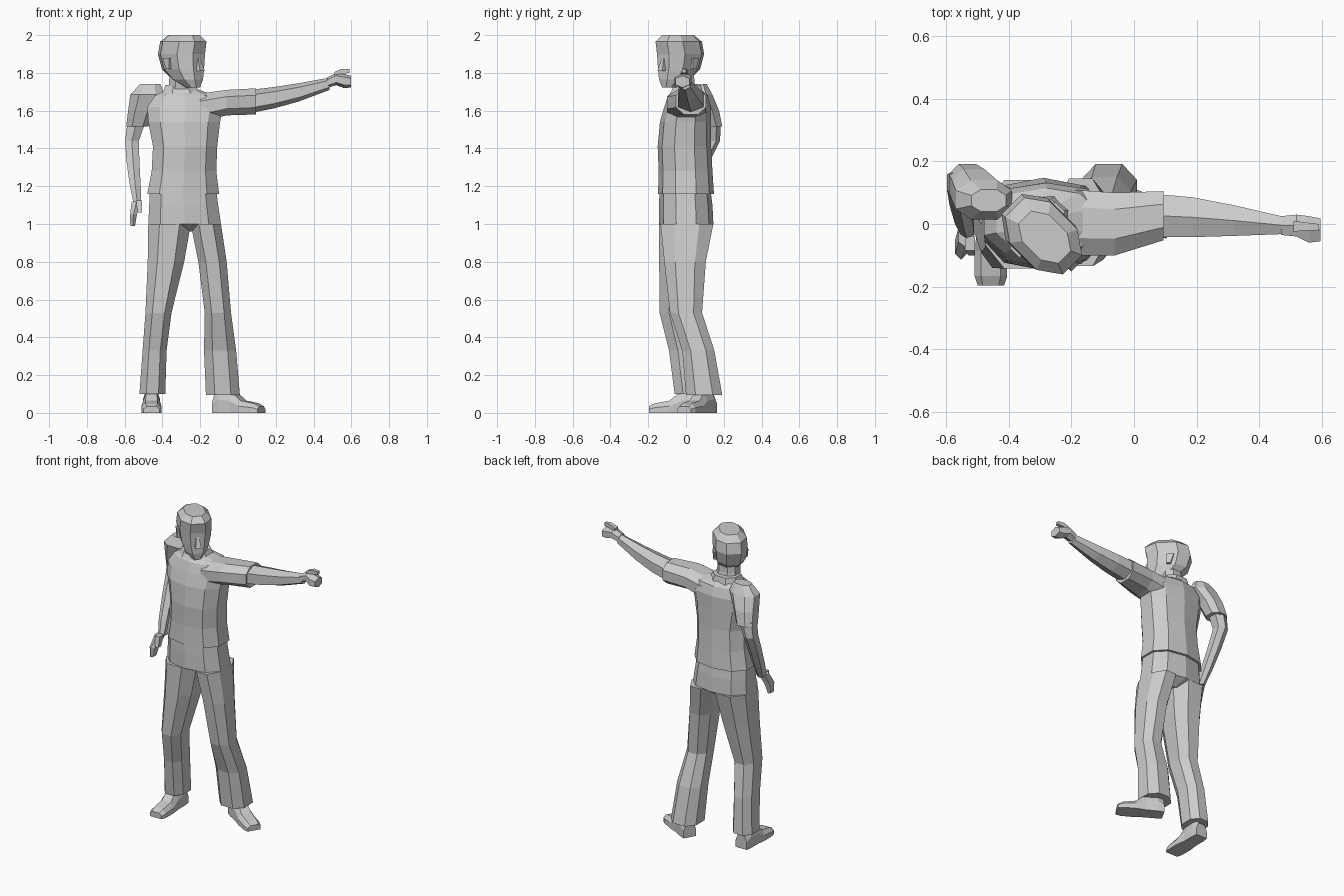
import bpy, bmesh, math
from mathutils import Matrix, Vector


def finish(name, bm, matrix=None):
    bmesh.ops.recalc_face_normals(bm, faces=bm.faces)
    if matrix:
        bm.transform(matrix)
    mesh = bpy.data.meshes.new(name)
    bm.to_mesh(mesh)
    bm.free()
    ob = bpy.data.objects.new(name, mesh)
    bpy.context.collection.objects.link(ob)
    return ob


def loft(name, rings, sides=8, axis='z', power=0.85, matrix=None):
    """Each ring is (min_a, max_a, min_b, max_b, position along axis)."""
    bm = bmesh.new()
    angles = [2 * math.pi * (i + 0.5) / sides for i in range(sides)]
    bend = lambda t: math.copysign(abs(t) ** power, t)
    unit = [(bend(math.cos(a)), bend(math.sin(a))) for a in angles]
    ma, mb = max(p[0] for p in unit), max(p[1] for p in unit)
    loops = []
    for a0, a1, b0, b1, t in rings:
        loop = []
        for u, v in unit:
            a = (a0 + a1) / 2 + (a1 - a0) / 2 * u / ma
            b = (b0 + b1) / 2 + (b1 - b0) / 2 * v / mb
            loop.append(bm.verts.new((a, b, t) if axis == 'z' else (t, a, b)))
        loops.append(loop)
    for lo, hi in zip(loops, loops[1:]):
        for i in range(sides):
            j = (i + 1) % sides
            bm.faces.new((lo[i], lo[j], hi[j], hi[i]))
    bm.faces.new(loops[0])
    bm.faces.new(loops[-1])
    return finish(name, bm, matrix)


# Shirt body
loft("shirt_body", [
    (-.48, -.10, -.148, .148, 1.16), (-.457, -.115, -.145, .14, 1.28),
    (-.45, -.11, -.15, .133, 1.41), (-.475, -.095, -.138, .132, 1.54),
    (-.48, -.08, -.115, .132, 1.62), (-.44, -.12, -.095, .115, 1.68),
    (-.37, -.22, -.06, .075, 1.715)], 10)

# Raised left arm: sleeve, arm, fist, thumb
loft("left_sleeve", [
    (-.10, .11, 1.54, 1.69, -.20), (-.10, .10, 1.575, 1.71, -.06),
    (-.052, .105, 1.58, 1.718, .095)], 8, 'x')
loft("left_arm", [
    (-.042, .095, 1.59, 1.712, .08), (-.042, .085, 1.612, 1.725, .19),
    (-.038, .06, 1.648, 1.745, .32), (-.032, .022, 1.71, 1.775, .485)], 6, 'x')
loft("left_fist", [
    (-.035, .025, 1.72, 1.775, .47), (-.04, .03, 1.735, 1.80, .52),
    (-.06, .025, 1.72, 1.795, .56), (-.055, .018, 1.722, 1.785, .597)], 6, 'x')
loft("left_thumb", [
    (-.025, .01, 1.775, 1.805, .51), (-.02, .005, 1.795, 1.822, .55),
    (-.02, 0, 1.80, 1.82, .59)], 4, 'x')

# Lowered right arm: sleeve, arm, hand, thumb
loft("right_sleeve", [
    (-.592, -.475, .07, .192, 1.515), (-.582, -.44, .04, .175, 1.60),
    (-.57, -.39, .015, .14, 1.685), (-.52, -.41, .04, .11, 1.74)], 8)
loft("right_arm", [
    (-.553, -.512, -.05, .01, 1.11), (-.572, -.515, -.02, .06, 1.20),
    (-.59, -.522, .04, .125, 1.33), (-.598, -.525, .085, .18, 1.44),
    (-.585, -.49, .08, .185, 1.54)], 6)
loft("right_hand", [
    (-.57, -.545, -.11, -.05, .99), (-.572, -.535, -.115, -.03, 1.05),
    (-.562, -.512, -.075, .005, 1.12)], 6)
loft("right_thumb", [
    (-.53, -.508, -.10, -.07, 1.06), (-.54, -.508, -.085, -.04, 1.125)], 4)

# Trousers: hips and two legs
loft("hips", [
    (-.34, -.17, -.06, .08, .96), (-.475, -.09, -.142, .145, 1.0),
    (-.47, -.105, -.143, .14, 1.10), (-.467, -.115, -.14, .13, 1.18)], 10)
loft("right_leg", [
    (-.522, -.385, -.06, .11, .10), (-.505, -.378, -.09, .09, .33),
    (-.49, -.352, -.14, .05, .53), (-.478, -.285, -.142, .10, .80),
    (-.475, -.25, -.142, .14, 1.0)], 8)
loft("left_leg", [
    (-.17, .01, .0, .192, .095), (-.18, -.01, -.02, .15, .33),
    (-.176, -.037, -.085, .085, .53), (-.21, -.06, -.115, .105, .80),
    (-.25, -.09, -.135, .145, 1.0)], 8)


# Shoes: trapezoid sections from heel to toe, turned to the foot's heading
def shoe(name, heel, heading):
    bm = bmesh.new()
    sections = [(0, .04, .085), (.04, .045, .13), (.11, .045, .115),
                (.17, .053, .065), (.25, .052, .05), (.28, .042, .035)]
    loops = []
    for d, w, h in sections:
        pts = [(-w, 0), (w, 0), (w, h * .55), (w * .6, h), (-w * .6, h), (-w, h * .55)]
        loops.append([bm.verts.new((d, y, z)) for y, z in pts])
    for a, b in zip(loops, loops[1:]):
        for i in range(6):
            j = (i + 1) % 6
            bm.faces.new((a[i], a[j], b[j], b[i]))
    bm.faces.new(loops[0])
    bm.faces.new(loops[-1])
    finish(name, bm, Matrix.Translation((*heel, 0)) @ Matrix.Rotation(math.radians(heading), 4, 'Z'))


shoe("right_shoe", (-.458, .083), -90)
shoe("left_shoe", (-.118, .13), -30)

# Neck and collar
loft("neck", [
    (-.375, -.225, -.065, .065, 1.67), (-.365, -.235, -.075, .045, 1.75),
    (-.36, -.24, -.08, .04, 1.83)], 8)
loft("collar", [
    (-.40, -.20, -.085, .09, 1.69), (-.385, -.225, -.06, .08, 1.735)], 8)

# Head turned toward the raised arm, with nose and ears
turn = Matrix.Translation((-.30, -.028, 0)) @ Matrix.Rotation(math.radians(45), 4, 'Z')
loft("head", [
    (-.03, .03, -.125, -.05, 1.722), (-.065, .065, -.132, .04, 1.765),
    (-.085, .085, -.13, .105, 1.82), (-.096, .096, -.132, .13, 1.90),
    (-.092, .092, -.145, .115, 1.965), (-.06, .06, -.11, .07, 2.0)], 8, matrix=turn)
loft("nose", [
    (-.018, .018, -.158, -.11, 1.81), (-.008, .008, -.135, -.11, 1.875)], 4, matrix=turn)
for side, x in (("left", .09), ("right", -.09)):
    loft(side + "_ear", [
        (x - .012, x + .012, -.01, .015, 1.82), (x - .014, x + .014, -.01, .035, 1.88)],
        4, matrix=turn)
